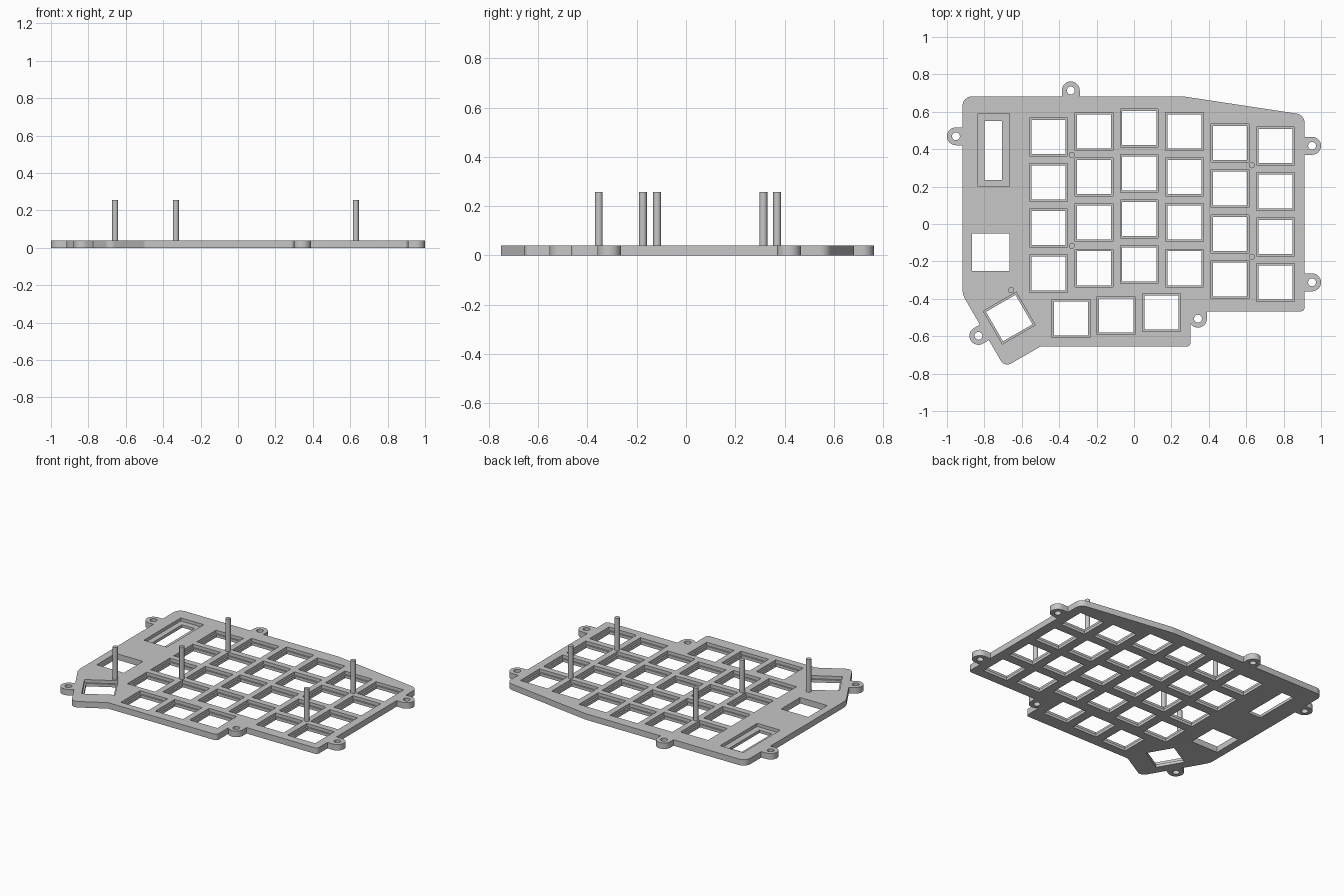
import bpy
import bmesh
from math import cos, sin, tan, pi, radians
from mathutils import Vector

THICK, LEDGE, PIN_TOP = 0.04, 0.019, 0.257

old = bpy.data.objects.get("Cube")
if old:
    bpy.data.objects.remove(old)

grey = bpy.data.materials.new("plastic grey")
grey.use_nodes = True
GREY = (0.57, 0.57, 0.57, 1)
grey.diffuse_color = GREY
grey.node_tree.nodes["Principled BSDF"].inputs["Base Color"].default_value = GREY


def circle(x, y, r, n=24):
    return [(x + r * cos(2 * pi * i / n), y + r * sin(2 * pi * i / n)) for i in range(n)]


def rect(x, y, w, h, deg=0):
    c, s = cos(radians(deg)), sin(radians(deg))
    corners = [(-w / 2, -h / 2), (w / 2, -h / 2), (w / 2, h / 2), (-w / 2, h / 2)]
    return [(x + a * c - b * s, y + a * s + b * c) for a, b in corners]


def tab(x, y, deg, length, r=0.048, n=16):
    """Round-ended tab whose straight stem runs in the given direction."""
    a = radians(deg)
    arc = [a + pi / 2 + pi * i / n for i in range(n + 1)]
    pts = [(x + r * cos(t), y + r * sin(t)) for t in arc]
    dx, dy = length * cos(a), length * sin(a)
    return pts + [(pts[-1][0] + dx, pts[-1][1] + dy), (pts[0][0] + dx, pts[0][1] + dy)]


def rounded(corners, n=8):
    """Polygon from (x, y, radius) corners with circular fillets."""
    pts = []
    for i, (x, y, r) in enumerate(corners):
        if r == 0:
            pts.append((x, y))
            continue
        p = Vector((x, y))
        u = (Vector(corners[i - 1][:2]) - p).normalized()
        v = (Vector(corners[(i + 1) % len(corners)][:2]) - p).normalized()
        half = u.angle(v) / 2
        centre = p + (u + v).normalized() * r / sin(half)
        a = p + u * r / tan(half) - centre
        b = p + v * r / tan(half) - centre
        pts += [tuple(centre + a.lerp(b, k / n).normalized() * r) for k in range(n + 1)]
    return pts


def prisms(name, outlines, z0, z1):
    bm = bmesh.new()
    for pts in outlines:
        low = [bm.verts.new((x, y, z0)) for x, y in pts]
        high = [bm.verts.new((x, y, z1)) for x, y in pts]
        bm.faces.new(low)
        bm.faces.new(high)
        for i in range(len(pts)):
            bm.faces.new((low[i - 1], low[i], high[i], high[i - 1]))
    bmesh.ops.recalc_face_normals(bm, faces=bm.faces)
    mesh = bpy.data.meshes.new(name)
    bm.to_mesh(mesh)
    bm.free()
    mesh.materials.append(grey)
    ob = bpy.data.objects.new(name, mesh)
    bpy.context.collection.objects.link(ob)
    return ob


def select(ob):
    bpy.ops.object.select_all(action="DESELECT")
    ob.select_set(True)
    bpy.context.view_layer.objects.active = ob


def combine(target, other, operation):
    mod = target.modifiers.new(operation.lower(), "BOOLEAN")
    mod.operation, mod.solver, mod.object = operation, "EXACT", other
    select(target)
    bpy.ops.object.modifier_apply(modifier=mod.name)
    bpy.data.objects.remove(other)


# Plate outline, clockwise from the back left corner
plate = prisms("key_plate", [rounded([
    (-0.917, 0.682, 0.05), (0.265, 0.682, 0.15), (0.912, 0.584, 0.05),
    (0.912, -0.467, 0.02), (0.302, -0.467, 0), (0.302, -0.655, 0.02),
    (-0.5, -0.655, 0.03), (-0.692, -0.766, 0.04), (-0.917, -0.377, 0.12)])], 0, THICK)

# Screw tabs: position, direction towards the plate and stem length
tabs = [(-0.338, 0.714, -90, 0.06), (-0.952, 0.469, 0, 0.06), (0.952, 0.418, 180, 0.06),
        (0.952, -0.312, 180, 0.06), (0.342, -0.506, 90, 0.06), (-0.832, -0.598, 30, 0.08)]
combine(plate, prisms("screw_tabs", [tab(*t) for t in tabs], 0, THICK), "UNION")

# Key positions: staggered columns, thumb row and one turned thumb key
column_tops = [0.466, 0.494, 0.514, 0.494, 0.434, 0.418]
keys = [(-0.458 + 0.243 * c, top - 0.2435 * row, 0)
        for c, top in enumerate(column_tops) for row in range(4)]
keys += [(-0.338, -0.505, 0), (-0.095, -0.488, 0), (0.148, -0.473, 0), (-0.667, -0.503, 30)]

# Through openings, with the screw holes
openings = [rect(x, y, 0.182, 0.182, a) for x, y, a in keys]
openings += [rect(-0.752, 0.393, 0.092, 0.315), rect(-0.766, -0.151, 0.2, 0.2)]
openings += [circle(x, y, 0.021) for x, y, a, length in tabs]
combine(plate, prisms("opening_cutter", openings, -0.1, 0.1), "DIFFERENCE")

# Wider recesses from above, leaving a thin ledge
recesses = [rect(x, y, 0.203, 0.203, a) for x, y, a in keys]
recesses.append(rect(-0.75, 0.395, 0.17, 0.39))
combine(plate, prisms("recess_cutter", recesses, LEDGE, 0.1), "DIFFERENCE")

# Standing pins
pin_spots = [(-0.332, 0.37), (-0.332, -0.117), (0.63, 0.314), (0.63, -0.175), (-0.657, -0.354)]
pins = prisms("support_pins", [circle(x, y, 0.016) for x, y in pin_spots], 0.01, PIN_TOP)

for ob in (plate, pins):
    select(ob)
    bpy.ops.object.shade_smooth_by_angle(angle=radians(30))
